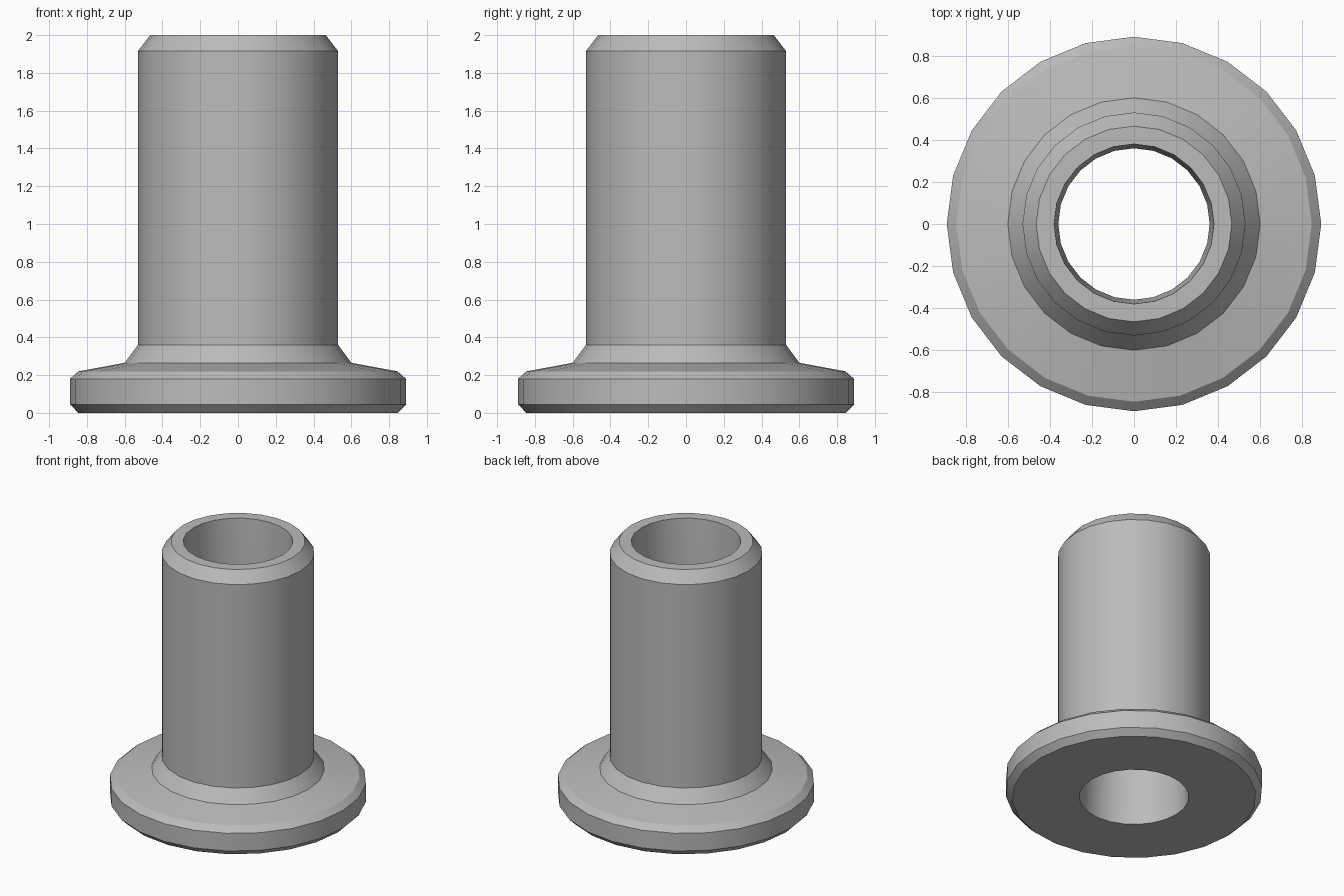
import bpy
import bmesh
import math
from mathutils import Matrix, Vector

SIDES = 24

cube = bpy.data.objects.get("Cube")
if cube:
    bpy.data.objects.remove(cube, do_unlink=True)

# Plain grey metal
grey = bpy.data.materials.new("grey_metal")
grey.use_nodes = True
colour = (0.5, 0.5, 0.5, 1)
grey.diffuse_color = colour
grey.node_tree.nodes["Principled BSDF"].inputs["Base Color"].default_value = colour


def lathe(name, profile):
    """Revolve a closed (radius, height) profile around the z axis."""
    bm = bmesh.new()
    rings = []
    for i in range(SIDES):
        turn = Matrix.Rotation(math.tau * i / SIDES, 3, "Z")
        rings.append([bm.verts.new(turn @ Vector((r, 0, z))) for r, z in profile])
    for i, ring in enumerate(rings):
        following = rings[(i + 1) % SIDES]
        for j in range(len(profile)):
            k = (j + 1) % len(profile)
            bm.faces.new((ring[j], following[j], following[k], ring[k]))
    bmesh.ops.recalc_face_normals(bm, faces=bm.faces)
    mesh = bpy.data.meshes.new(name)
    bm.to_mesh(mesh)
    bm.free()
    mesh.materials.append(grey)
    obj = bpy.data.objects.new(name, mesh)
    bpy.context.collection.objects.link(obj)
    return obj


# Flanged sleeve: chamfered flange, fillet, tube and slightly waisted bore
flange = [(0.845, 0), (0.89, 0.045), (0.89, 0.18), (0.845, 0.22)]
tube = [(0.6, 0.265), (0.53, 0.36), (0.53, 1.915), (0.465, 2)]
bore = [(0.38, 2), (0.36, 1.6), (0.36, 0.4), (0.38, 0)]
sleeve = lathe("flanged_sleeve", flange + tube + bore)

bpy.ops.object.select_all(action="DESELECT")
sleeve.select_set(True)
bpy.context.view_layer.objects.active = sleeve
bpy.ops.object.shade_smooth_by_angle(angle=math.radians(30))
